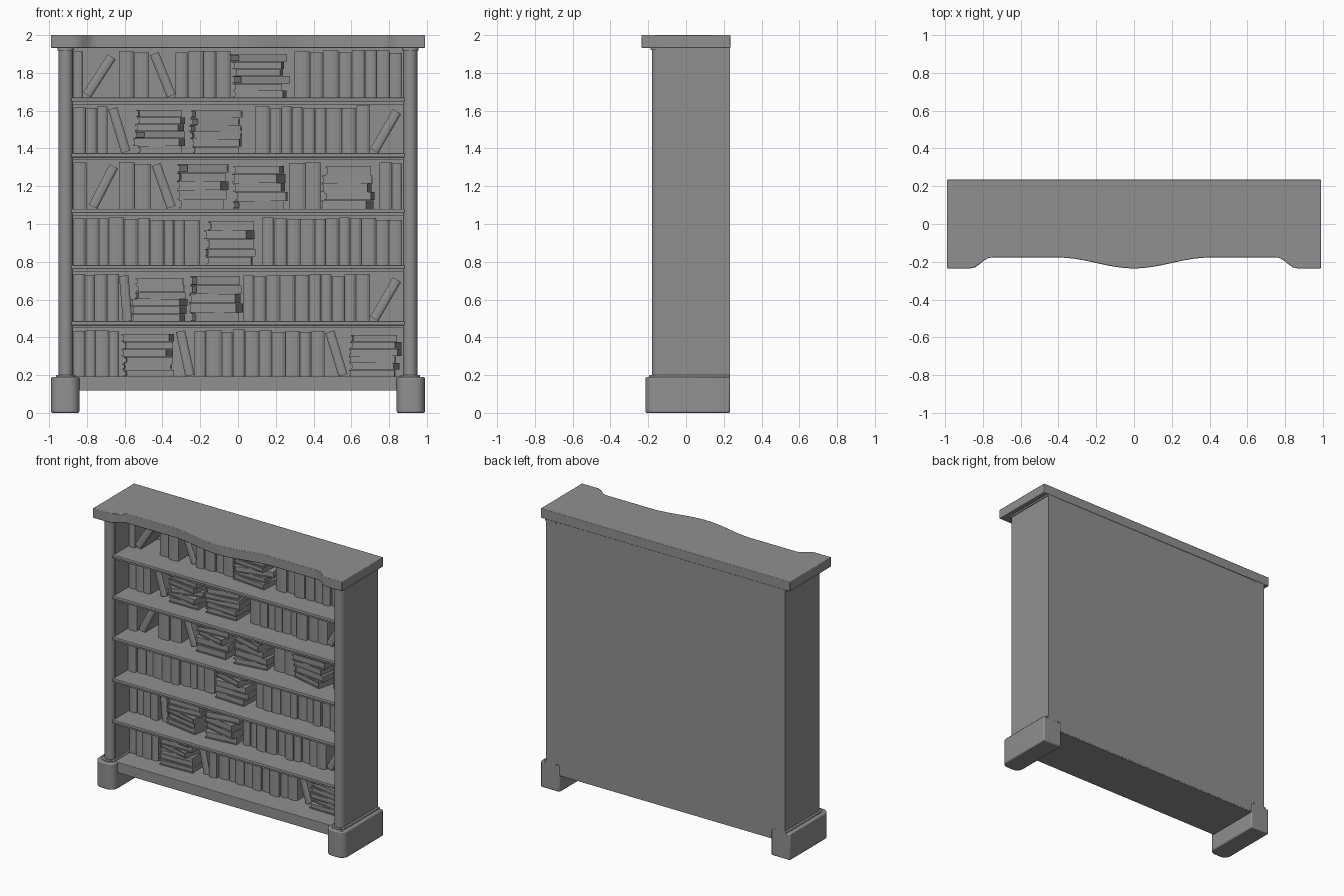
import bpy, bmesh, math, random
from mathutils import Matrix, Vector

random.seed(7)
cube = bpy.data.objects.get("Cube")
if cube:
    bpy.data.objects.remove(cube, do_unlink=True)

grey = bpy.data.materials.new("plain_grey")
grey.use_nodes = True
COLOUR = (0.28, 0.28, 0.28, 1)
grey.diffuse_color = COLOUR
grey.node_tree.nodes["Principled BSDF"].inputs["Base Color"].default_value = COLOUR


def prism(bm, outline, z0, z1, matrix=Matrix()):
    """Extrude a plan outline between two heights."""
    low = [bm.verts.new(matrix @ Vector((x, y, z0))) for x, y in outline]
    high = [bm.verts.new(matrix @ Vector((x, y, z1))) for x, y in outline]
    bm.faces.new(low[::-1])
    bm.faces.new(high)
    n = len(low)
    for i in range(n):
        j = (i + 1) % n
        bm.faces.new((low[i], low[j], high[j], high[i]))


def rect(x0, x1, y0, y1):
    return [(x0, y0), (x1, y0), (x1, y1), (x0, y1)]


def finish(name, bm, bevel=0, smooth=False):
    bmesh.ops.recalc_face_normals(bm, faces=bm.faces)
    mesh = bpy.data.meshes.new(name)
    bm.to_mesh(mesh)
    bm.free()
    mesh.materials.append(grey)
    ob = bpy.data.objects.new(name, mesh)
    bpy.context.collection.objects.link(ob)
    if bevel:
        mod = ob.modifiers.new("soft_edges", "BEVEL")
        mod.width, mod.segments, mod.limit_method = bevel, 2, "ANGLE"
        mod.angle_limit = math.radians(40)
    if smooth:
        bpy.ops.object.select_all(action="DESELECT")
        ob.select_set(True)
        bpy.context.view_layer.objects.active = ob
        bpy.ops.object.shade_smooth_by_angle(angle=math.radians(35))


def part(name, outline, z0, z1, bevel=0, smooth=False):
    bm = bmesh.new()
    prism(bm, outline, z0, z1)
    finish(name, bm, bevel, smooth)


# Cornice with a wavy front edge
def cornice_front(x):
    x = abs(x)
    if x < 0.4:
        return -0.178 - 0.0285 * (1 + math.cos(math.pi * x / 0.4))
    t = min(max((x - 0.76) / 0.1, 0), 1)
    return -0.178 - 0.057 * t * t * (3 - 2 * t)


steps = 80
wave = [(x, cornice_front(x)) for x in (-0.99 + 1.98 * i / steps for i in range(steps + 1))]
part("cornice", wave + [(0.99, 0.235), (-0.99, 0.235)], 1.932, 2.0, 0.004, True)

# Carcass
part("back_panel", rect(-0.9, 0.9, 0.2, 0.231), 0.125, 1.935)
part("base_rail", rect(-0.88, 0.88, -0.168, 0.23), 0.117, 0.192, 0.003)


def rounded_front(x0, x1, y0, y1, r):
    pts = []
    for cx, start in ((x0 + r, 180), (x1 - r, 270)):
        for k in range(6):
            a = math.radians(start + 18 * k)
            pts.append((cx + r * math.cos(a), y0 + r + r * math.sin(a)))
    return pts + [(x1, y1), (x0, y1)]


for side, sign in (("left", 1), ("right", -1)):
    def flip(pts):
        return [(sign * x, y) for x, y in pts]
    part(side + "_side_panel", flip(rect(0.873, 0.95, -0.145, 0.233)), 0.18, 1.935)
    column = [(0.912 + 0.038 * math.cos(a), -0.143 + 0.038 * math.sin(a))
              for a in (math.tau * k / 20 for k in range(20))]
    part(side + "_column", flip(column), 0.18, 1.935, 0, True)
    part(side + "_collar", flip(rounded_front(0.868, 0.956, -0.188, 0.233, 0.035)), 1.92, 1.934, 0, True)
    part(side + "_foot", flip(rounded_front(0.84, 0.99, -0.215, 0.234, 0.05)), 0, 0.19, 0.008, True)
    part(side + "_foot_cap", flip(rounded_front(0.86, 0.965, -0.195, 0.2335, 0.045)), 0.185, 0.2, 0.004, True)

# Shelves with a stepped nosing
FLOORS = [0.192, 0.485, 0.783, 1.08, 1.375, 1.67]
for i, top in enumerate(FLOORS[1:]):
    part(f"shelf_{i + 1}", rect(-0.885, 0.885, -0.165, 0.21), top - 0.022, top, 0.005)
    part(f"shelf_lip_{i + 1}", rect(-0.885, 0.885, -0.152, 0.21), top - 0.036, top - 0.02)


# Books
def spine_outline(x0, x1, front):
    """Book plan with a slightly rounded spine."""
    w = x1 - x0
    return [(x0, front + 0.01), (x0 + w * 0.2, front + 0.002), (x0 + w * 0.5, front),
            (x0 + w * 0.8, front + 0.002), (x1, front + 0.01), (x1, 0.19), (x0, 0.19)]


def upright_run(bm, x0, x1, z):
    count = max(1, round((x1 - x0) / 0.068))
    widths = [random.uniform(0.75, 1.25) for _ in range(count)]
    unit = (x1 - x0) / sum(widths)
    x = x0
    for w in widths:
        front = random.uniform(-0.015, 0.015)
        prism(bm, spine_outline(x, x + w * unit - 0.001, front),
              z, z + random.uniform(0.236, 0.252))
        x += w * unit


def leaning_book(bm, x0, x1, z, sign):
    t, h = 0.05, 0.24
    a = math.asin((x1 - x0 - t) / h)
    if sign > 0:
        pivot, span = x0 + t * math.cos(a), (-t, 0)
    else:
        pivot, span = x1 - t * math.cos(a), (0, t)
    turn = Matrix.Translation((pivot, 0, z)) @ Matrix.Rotation(sign * a, 4, "Y")
    prism(bm, spine_outline(*span, 0.0), 0, h, turn)


def stack(bm, x0, x1, z):
    """Flat books with overhanging covers, each turned a little."""
    base, count = z, random.choice((5, 6))
    for _ in range(count):
        thick = 0.23 / count * random.uniform(0.9, 1.1)
        w = (x1 - x0) / 2 * random.uniform(0.82, 0.94)
        d = random.uniform(0.078, 0.09)
        centre = ((x0 + x1) / 2 + random.uniform(-0.01, 0.01), 0.055, base)
        turn = Matrix.Translation(centre) @ Matrix.Rotation(random.uniform(-0.28, 0.28), 4, "Z")
        cover = rect(-w, w, -d, d)
        prism(bm, cover, 0, 0.007, turn)
        prism(bm, cover, thick - 0.008, thick - 0.001, turn)
        prism(bm, rect(-w + 0.008, w - 0.006, -d + 0.006, d - 0.006), 0.006, thick - 0.007, turn)
        prism(bm, rect(w - 0.007, w, -d, d), 0.006, thick - 0.007, turn)
        base += thick


# Shelf contents, bottom to top: u upright, s stack, r / l leaning right / left
LAYOUT = [
    "u -.87 -.63, s -.62 -.33, l -.33 -.23, u -.23 .46, l .46 .58, s .58 .86",
    "u -.87 -.63, l -.63 -.56, s -.57 -.27, s -.26 .02, u .03 .7, r .7 .87",
    "u -.87 -.2, s -.18 .1, u .13 .87",
    "u -.87 -.8, r -.79 -.63, u -.63 -.46, l -.46 -.33, s -.33 -.05, s -.03 .26, u .27 .44, s .44 .73, u .75 .87",
    "u -.87 -.69, l -.69 -.57, s -.55 -.27, s -.26 .02, u .09 .7, r .7 .87",
    "u -.87 -.82, r -.82 -.64, u -.63 -.47, l -.47 -.33, u -.33 -.04, s -.03 .26, u .3 .87",
]
for i, (z, row) in enumerate(zip(FLOORS, LAYOUT)):
    bm = bmesh.new()
    for item in row.split(","):
        kind, a, b = item.split()
        a, b = float(a), float(b)
        if kind == "u":
            upright_run(bm, a, b, z)
        elif kind == "s":
            stack(bm, a, b, z)
        else:
            leaning_book(bm, a, b, z, 1 if kind == "r" else -1)
    finish(f"books_row_{i + 1}", bm)
